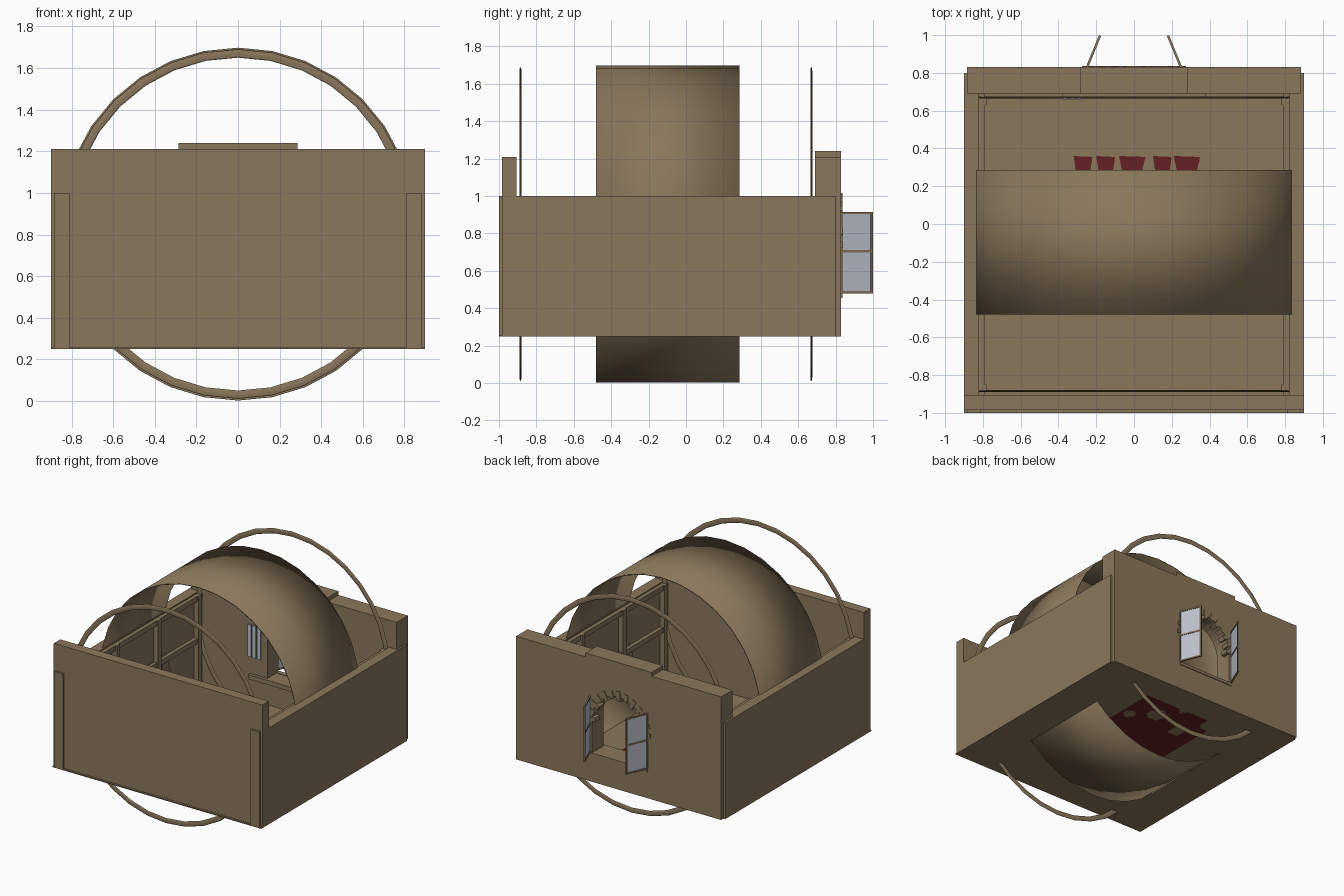
import bpy, bmesh, math
from mathutils import Matrix

if "Cube" in bpy.data.objects:
    bpy.data.objects.remove(bpy.data.objects["Cube"])


def material(name, rgb):
    m = bpy.data.materials.new(name)
    m.use_nodes = True
    m.diffuse_color = (*rgb, 1)
    m.node_tree.nodes["Principled BSDF"].inputs["Base Color"].default_value = (*rgb, 1)
    return m


BROWN = material("earth_brown", (0.255, 0.186, 0.106))
GLASS = material("pale_glass", (0.52, 0.56, 0.64))
RED = material("dark_red", (0.127, 0.014, 0.017))


def finish(name, bm, mat):
    bmesh.ops.recalc_face_normals(bm, faces=bm.faces)
    mesh = bpy.data.meshes.new(name)
    bm.to_mesh(mesh)
    bm.free()
    mesh.materials.append(mat)
    ob = bpy.data.objects.new(name, mesh)
    bpy.context.collection.objects.link(ob)
    return ob


def box(name, x, y, z, mat=BROWN):
    bm = bmesh.new()
    size = [b - a for a, b in (x, y, z)]
    mid = [(a + b) / 2 for a, b in (x, y, z)]
    bmesh.ops.create_cube(bm, size=1, matrix=Matrix.Translation(mid) @ Matrix.Diagonal((*size, 1)))
    return finish(name, bm, mat)


def prism(name, pts, direction, mat=BROWN):
    bm = bmesh.new()
    face = bm.faces.new([bm.verts.new(p) for p in pts])
    new = bmesh.ops.extrude_face_region(bm, geom=[face])["geom"]
    bmesh.ops.translate(bm, vec=direction, verts=[v for v in new if isinstance(v, bmesh.types.BMVert)])
    return finish(name, bm, mat)


def smooth(ob):
    bpy.ops.object.select_all(action="DESELECT")
    ob.select_set(True)
    bpy.context.view_layer.objects.active = ob
    bpy.ops.object.shade_smooth_by_angle(angle=math.radians(40))


# Room shell
box("floor", (-.885, .885), (-.98, .82), (.25, .27))
box("front_wall", (-.9, .9), (-.985, -.905), (.25, 1.21))
box("front_ledge", (-.9, .9), (-1, -.985), (.25, .258))
back_wall = box("back_wall", (-.885, .885), (.69, .83), (.25, 1.21))
box("back_wall_cap", (-.285, .285), (.69, .83), (1.21, 1.24))
for side, s in (("left", 1), ("right", -1)):
    def span(a, b):
        return tuple(sorted((s * a, s * b)))
    box(side + "_wall", span(.82, .9), (-.985, .8), (.25, 1))
    box(side + "_front_strip", span(.81, .885), (-1, -.98), (.25, 1))
    # Timber framing on the inner face
    for y in (-.87, -.36, .15, .65):
        box(side + "_stud", span(.78, .83), (y - .02, y + .02), (.26, .99))
    for z in (.29, .64, .97):
        box(side + "_rail", span(.79, .83), (-.905, .69), (z - .02, z + .02))

# Arched window opening
SPRING, RADIUS = .74, .23
outline = [(RADIUS, .68, .475)]
for i in range(17):
    a = math.pi * i / 16
    outline.append((RADIUS * math.cos(a), .68, SPRING + RADIUS * math.sin(a)))
outline.append((-RADIUS, .68, .475))
cutter = prism("window_cutter", outline, (0, .2, 0))
cutter.hide_render = True
cutter.hide_viewport = True
cut = back_wall.modifiers.new("opening", "BOOLEAN")
cut.operation, cut.solver, cut.object = "DIFFERENCE", "EXACT", cutter

# Brick arch and sill
for i in range(13):
    a = math.pi * i / 12
    brick = box("arch_brick", (.2 + .015 * (i % 2), .275), (-.055, .006), (-.017, .017))
    brick.location = (0, .83, SPRING)
    brick.rotation_euler = (0, -a, 0)
box("inner_sill", (-.38, .38), (.665, .695), (.44, .475))
box("outer_sill", (-.25, .25), (.8, .836), (.455, .478))

# Open window shutters
LENGTH, LOW, HIGH, MIDDLE = .184, .48, .915, .705
for side, s in (("left", 1), ("right", -1)):
    parts = [
        box(side + "_shutter_glass", (.01, LENGTH - .01), (-.002, .002), (LOW + .01, HIGH - .01), GLASS),
        box(side + "_shutter_hinge_stile", (0, .012), (-.006, .006), (LOW, HIGH)),
        box(side + "_shutter_free_stile", (LENGTH - .012, LENGTH), (-.006, .006), (LOW, HIGH)),
    ]
    for z in (LOW + .006, MIDDLE, HIGH - .006):
        parts.append(box(side + "_shutter_rail", (0, LENGTH), (-.006, .006), (z - .006, z + .006)))
    for p in parts:
        p.location = (s * .25, .827, 0)
        p.rotation_euler = (0, 0, math.atan2(.17, -s * .07))

# Small glass slats beside the window inside
for i in range(3):
    x = -.38 + .04 * i
    box("inner_slat", (x, x + .03), (.66, .668), (.62, .87), GLASS)

# Vault: open barrel lying along the room
CENTRE = .85
bm = bmesh.new()
turn = Matrix.Translation((0, -.0975, CENTRE)) @ Matrix.Rotation(math.pi / 2, 4, "X")
bmesh.ops.create_cone(bm, cap_ends=False, segments=32, radius1=.848, radius2=.848, depth=.765, matrix=turn)
barrel = finish("barrel_vault", bm, BROWN)
smooth(barrel)
shell = barrel.modifiers.new("thickness", "SOLIDIFY")
shell.thickness, shell.offset = .008, -1

# Thin hoops at both ends
for name, y in (("front_hoop", -.885), ("back_hoop", .67)):
    bpy.ops.mesh.primitive_torus_add(major_segments=32, minor_segments=8, major_radius=.82,
                                     minor_radius=.02, location=(0, y, CENTRE),
                                     rotation=(math.pi / 2, 0, 0))
    hoop = bpy.context.object
    hoop.name = name
    hoop.scale = (1, 1, .25)
    hoop.data.materials.append(BROWN)
    smooth(hoop)

# Ragged red patch under the floor
bm = bmesh.new()
bmesh.ops.create_grid(bm, x_segments=28, y_segments=28, size=.5,
                      matrix=Matrix.Translation((.03, .25, .247)) @ Matrix.Diagonal((.68, .7, 1, 1)))
gaps = ((.13, .42, .07), (-.14, .33, .06), (.3, .3, .05), (-.28, .55, .08), (.02, .61, .05))
bmesh.ops.delete(bm, context="FACES", geom=[
    f for f in bm.faces
    if any(math.hypot(f.calc_center_median().x - x, f.calc_center_median().y - y) < r for x, y, r in gaps)])
finish("floor_patch_underside", bm, RED)

# Red flakes on top of the floor
for x, w in ((-.27, .05), (-.15, .05), (-.01, .07), (.15, .05), (.28, .07)):
    prism("floor_flake", [(x - w, .36, .271), (x - w / 2, .2, .271), (x + w / 2, .2, .271), (x + w, .355, .271)],
          (0, 0, .003), RED)
